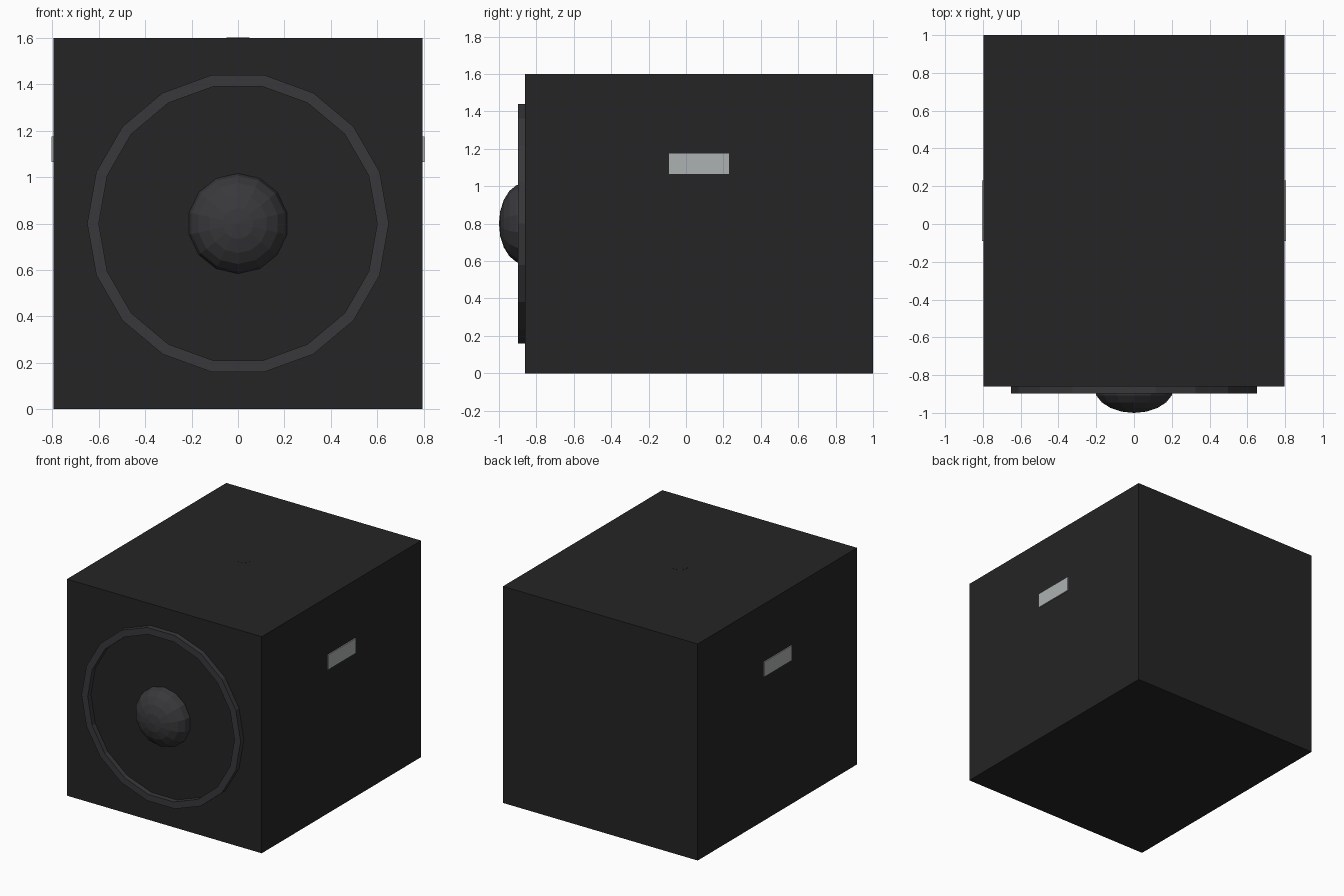
import bpy, bmesh
from math import pi, cos, sin
from mathutils import Matrix

if "Cube" in bpy.data.objects:
    bpy.data.objects.remove(bpy.data.objects["Cube"])


def material(name, r, g, b):
    m = bpy.data.materials.new(name)
    m.diffuse_color = (r, g, b, 1)
    m.use_nodes = True
    m.node_tree.nodes["Principled BSDF"].inputs["Base Color"].default_value = m.diffuse_color
    return m


def finish(name, bm, mat):
    bmesh.ops.recalc_face_normals(bm, faces=bm.faces)
    me = bpy.data.meshes.new(name)
    bm.to_mesh(me)
    bm.free()
    me.materials.append(mat)
    ob = bpy.data.objects.new(name, me)
    bpy.context.collection.objects.link(ob)
    return ob


def box(name, lo, hi, mat):
    bm = bmesh.new()
    size = [b - a for a, b in zip(lo, hi)]
    mid = [(a + b) / 2 for a, b in zip(lo, hi)]
    bmesh.ops.create_cube(bm, size=1, matrix=Matrix.Translation(mid) @ Matrix.Diagonal((*size, 1)))
    return finish(name, bm, mat)


black = material("cabinet_black", 0.018, 0.018, 0.019)
charcoal = material("charcoal", 0.04, 0.04, 0.044)
grey = material("handle_grey", 0.42, 0.44, 0.44)

# Cabinet
box("cabinet", (-0.796, -0.86, 0), (0.796, 1.0, 1.6), black)

# Side handles
for side, name in ((-1, "left_handle"), (1, "right_handle")):
    x = sorted((side * 0.78, side * 0.804))
    box(name, (x[0], -0.09, 1.065), (x[1], 0.23, 1.175), grey)

# Speaker surround: 18-sided ring with a square section
bm = bmesh.new()
N = 18
section = [(0.65, -0.86), (0.65, -0.898), (0.6, -0.898), (0.6, -0.86)]
loops = [[bm.verts.new((r * cos(2 * pi * i / N), y, 0.8 + r * sin(2 * pi * i / N)))
          for r, y in section] for i in range(N)]
for i in range(N):
    a, b = loops[i], loops[(i + 1) % N]
    for k in range(4):
        j = (k + 1) % 4
        bm.faces.new((a[k], a[j], b[j], b[k]))
finish("speaker_surround", bm, charcoal)

# Dust cap: flattened 14-sided sphere, pole facing forward
bm = bmesh.new()
bmesh.ops.create_uvsphere(
    bm, u_segments=14, v_segments=10, radius=1,
    matrix=Matrix.Translation((0, -0.865, 0.8)) @ Matrix.Diagonal((0.216, 0.135, 0.216, 1))
    @ Matrix.Rotation(pi / 2, 4, 'X'))
finish("dust_cap", bm, charcoal)

# Pole socket, nearly flush in the top
bm = bmesh.new()
bmesh.ops.create_cone(bm, cap_ends=True, segments=16, radius1=0.05, radius2=0.05, depth=0.02,
                      matrix=Matrix.Translation((0, 0.07, 1.591)))
finish("pole_socket", bm, black)
